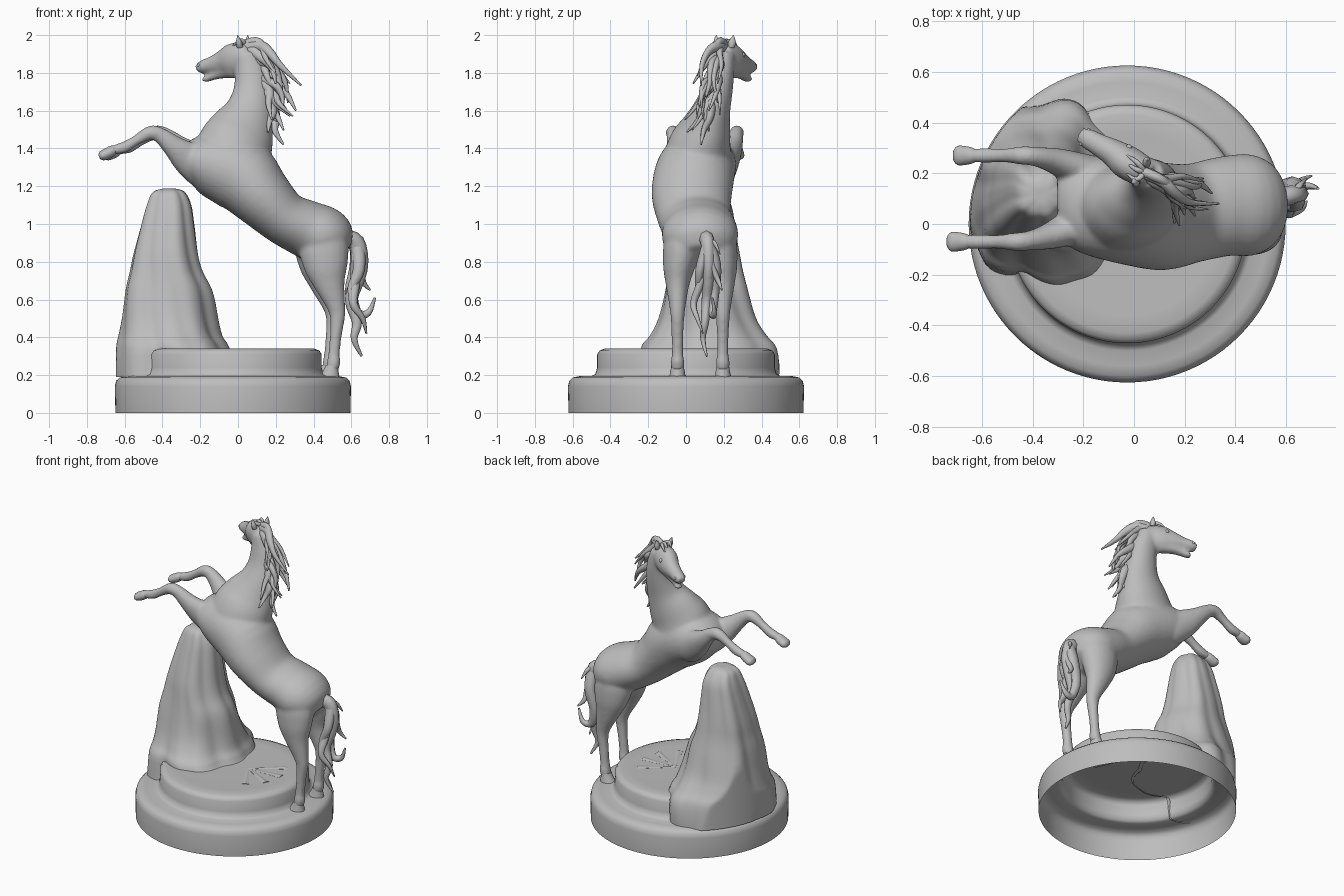
import bpy, bmesh, math, random
from mathutils import Vector

if "Cube" in bpy.data.objects:
    bpy.data.objects.remove(bpy.data.objects["Cube"])
random.seed(4)

stone = bpy.data.materials.new("grey_stone")
stone.use_nodes = True
stone.diffuse_color = (.51, .51, .51, 1)
stone.node_tree.nodes["Principled BSDF"].inputs["Base Color"].default_value = stone.diffuse_color


def finish(bm, name, angle=50):
    """Turn a bmesh into a smooth shaded object."""
    bmesh.ops.recalc_face_normals(bm, faces=bm.faces)
    mesh = bpy.data.meshes.new(name)
    bm.to_mesh(mesh)
    bm.free()
    mesh.materials.append(stone)
    obj = bpy.data.objects.new(name, mesh)
    bpy.context.collection.objects.link(obj)
    bpy.ops.object.select_all(action='DESELECT')
    obj.select_set(True)
    bpy.context.view_layer.objects.active = obj
    bpy.ops.object.shade_smooth_by_angle(angle=math.radians(angle))
    return obj


def skin(bm, rings, cap_start=True, cap_end=True):
    """Bridge successive closed rings of points with quads."""
    loops = [[bm.verts.new(point) for point in ring] for ring in rings]
    count = len(loops[0])
    for low, high in zip(loops, loops[1:]):
        for i in range(count):
            j = (i + 1) % count
            bm.faces.new((low[i], low[j], high[j], high[i]))
    if cap_start:
        bm.faces.new(loops[0])
    if cap_end:
        bm.faces.new(loops[-1])


def spline(stations, steps):
    """Catmull-Rom interpolation of number tuples."""
    padded = [stations[0]] + list(stations) + [stations[-1]]
    result = []
    for a, b, c, d in zip(padded, padded[1:], padded[2:], padded[3:]):
        for step in range(steps):
            t = step / steps
            result.append([q + t * ((r - p) / 2 + t * (p - 2.5 * q + 2 * r - s / 2
                           + t * (1.5 * (q - r) + (s - p) / 2)))
                           for p, q, r, s in zip(a, b, c, d)])
    return result + [list(stations[-1])]


def tube(bm, stations, sides=20, steps=4):
    """Oval limb; a station is x, y, z, height radius, side radius."""
    path = spline(stations, steps)
    centres = [Vector(p[:3]) for p in path]
    rings = []
    for k, (centre, p) in enumerate(zip(centres, path)):
        along = centres[min(k + 1, len(path) - 1)] - centres[max(k - 1, 0)]
        along.normalize()
        side = Vector((0, 1, 0))
        side = (side - along * side.dot(along)).normalized()
        up = side.cross(along)
        angles = [math.tau * i / sides for i in range(sides)]
        rings.append([centre + up * max(p[3], .002) * math.cos(a)
                      + side * max(p[4], .002) * math.sin(a) for a in angles])
    skin(bm, rings)


def strand(bm, points, radius):
    """Lock of hair tapering to a point."""
    last = len(points) - 1
    sizes = [radius * (1 - .85 * (k / last) ** 2) for k in range(last + 1)]
    tube(bm, [(*p, s, s * .8) for p, s in zip(points, sizes)], sides=8)


# Two stepped round plinth, open underneath
profile = [(.622, 0), (.625, .14), (.618, .17), (.6, .187), (.56, .195), (.5, .195), (.48, .205),
           (.47, .24), (.47, .31), (.458, .33), (.43, .34), (.36, .337), (.01, .334)]
bm = bmesh.new()
turns = [math.tau * i / 96 for i in range(96)]
skin(bm, [[(r * math.cos(a) - .027, r * math.sin(a), z) for a in turns] for r, z in profile], False)
finish(bm, "plinth", 60)

# Fan of shallow ridges on the plinth top
bm = bmesh.new()
for k in range(4):
    a = math.radians(-60 + 32 * k)
    tip = Vector((.06, .03, .333))
    end = tip + Vector((math.cos(a), math.sin(a), 0)) * .24
    tube(bm, [(*tip, .004, .004), (*end, .009, .028)], sides=6, steps=1)
finish(bm, "plinth_ridges", 20)

# Fluted rock with a spreading foot resting on both steps: z, x range, y range
levels = [(.19, -.655, -.02, -.23, .475), (.34, -.65, -.05, -.23, .465), (.41, -.64, -.09, -.18, .42),
          (.5, -.625, -.115, -.14, .37), (.65, -.6, -.145, -.11, .325), (.75, -.575, -.19, -.09, .3),
          (.85, -.555, -.215, -.07, .285), (1, -.515, -.235, -.03, .26), (1.1, -.485, -.25, 0, .24),
          (1.165, -.455, -.28, .03, .2), (1.185, -.41, -.32, .07, .16), (1.187, -.37, -.36, .11, .12)]
bm = bmesh.new()
rings = []
for z, left, right, front, back in spline(levels, 4):
    ring = []
    for a in turns:
        c, s = math.cos(a), math.sin(a)
        fold = 1.01 + .04 * math.sin(5 * a + 1 + z) - .05 * abs(math.sin(4.5 * a + 2 * z)) ** 3
        fold += .025 * math.sin(14 * z + 3 * a) * (1.2 - z)
        square = (abs(c) ** 2.4 + abs(s) ** 2.4) ** (-1 / 2.4)
        x = (left + right) / 2 + (right - left) / 2 * c * square * fold
        y = (front + back) / 2 + (back - front) / 2 * s * square * fold
        reach = math.hypot(x + .027, y)
        keep = min(1, .62 / reach)
        ground = .329 if reach < .465 else .19
        ring.append(((x + .027) * keep - .027, y * keep, max(z, ground)))
    rings.append(ring)
skin(bm, rings, False)
finish(bm, "rock", 60)

# Horse body: overlapping limbs fused into one skin
bm = bmesh.new()
torso = [(-.3, .08, 1.335, .06, .1), (-.25, .08, 1.335, .115, .165), (-.15, .07, 1.32, .17, .198),
         (.01, .045, 1.26, .197, .212), (.12, .03, 1.15, .168, .212), (.24, .045, 1.035, .143, .195),
         (.36, .07, .975, .152, .197), (.46, .075, .93, .157, .2), (.52, .078, .87, .12, .16),
         (.55, .08, .84, .07, .1)]
neck = [(-.09, .055, 1.17, .13, .14), (-.05, .06, 1.3, .2, .185), (-.015, .075, 1.41, .2, .17),
        (.022, .105, 1.5, .175, .136), (.06, .135, 1.6, .13, .102), (.075, .165, 1.7, .102, .082),
        (.07, .185, 1.8, .088, .071), (.045, .2, 1.9, .071, .061)]
head = [(.07, .19, 1.91, .045, .045), (.03, .21, 1.89, .076, .061), (-.03, .245, 1.867, .089, .067),
        (-.08, .28, 1.855, .068, .055), (-.14, .313, 1.843, .044, .045),
        (-.185, .338, 1.833, .036, .041), (-.214, .354, 1.823, .024, .03)]
jaw = [(-.02, .24, 1.82, .05, .05), (-.08, .28, 1.803, .034, .038), (-.13, .305, 1.784, .022, .03),
       (-.165, .325, 1.768, .018, .027), (-.187, .337, 1.764, .014, .021)]
for part in (torso, neck, head, jaw):
    tube(bm, part, sides=32)

# Fore and hind limbs as x, sideways offset, z and radii, mirrored about the spine
fore = [(-.08, .05, 1.25, .06, .05), (-.16, .075, 1.285, .11, .085), (-.26, .12, 1.345, .092, .066),
        (-.34, .15, 1.41, .061, .051), (-.41, .165, 1.468, .043, .039), (-.465, .17, 1.483, .038, .037),
        (-.54, .17, 1.442, .028, .028), (-.6, .17, 1.407, .031, .03), (-.645, .17, 1.395, .027, .029),
        (-.68, .17, 1.38, .02, .023)]
hind = [(.43, .06, 1, .07, .06), (.45, .09, .9, .13, .1), (.465, .112, .78, .118, .086),
        (.485, .12, .68, .083, .063), (.515, .12, .58, .054, .046), (.527, .12, .51, .041, .037),
        (.518, .12, .41, .032, .032), (.508, .12, .31, .031, .031), (.507, .12, .27, .037, .037),
        (.497, .12, .225, .032, .034)]
fore_hoof = [(-.645, .17, 1.396, .02, .022), (-.665, .17, 1.388, .028, .032), (-.69, .17, 1.374, .029, .037),
             (-.72, .17, 1.361, .026, .038), (-.735, .17, 1.355, .012, .022)]
hind_hoof = [(.497, .12, .25, .032, .033), (.493, .12, .22, .041, .038), (.488, .12, .19, .052, .044)]


def mirrored(stations, side, middle, forward=0):
    shift = forward if side > 0 else 0
    return [(x + shift, middle + side * y, z, a, b) for x, y, z, a, b in stations]


for side in (-1, 1):
    tube(bm, mirrored(fore, side, .1, .025))
    tube(bm, mirrored(hind, side, .075, -.022))
horse = finish(bm, "horse_body")
remesh = horse.modifiers.new("fuse", 'REMESH')
remesh.mode = 'VOXEL'
remesh.voxel_size = .0095
remesh.use_smooth_shade = True
blend = horse.modifiers.new("blend", 'SMOOTH')
blend.factor = .5
blend.iterations = 13

for side, label in ((-1, "right"), (1, "left")):
    for stations, kind, middle, forward in ((fore_hoof, "fore", .1, .025), (hind_hoof, "hind", .075, -.022)):
        bm = bmesh.new()
        tube(bm, mirrored(stations, side, middle, forward))
        finish(bm, f"{kind}_hoof_{label}")

# Ears, eyes and nostrils, set across the slanted head
across = Vector((.5, .86, 0))
for side, label in ((-1, "near"), (1, "far")):
    bm = bmesh.new()
    root = Vector((.03, .205, 1.935)) + across * side * .04
    tip = root + Vector((-.005, 0, .064)) + across * side * .014
    middle = root.lerp(tip, .45)
    tube(bm, [(*root, .016, .016), (*middle, .015, .021), (*tip, .002, .002)], sides=10)
    finish(bm, f"ear_{label}")
    for name, spot, spread, size in (("eye", (-.045, .258, 1.895), .05, .013),
                                     ("nostril", (-.193, .342, 1.84), .03, .009)):
        bm = bmesh.new()
        bmesh.ops.create_uvsphere(bm, u_segments=12, v_segments=8, radius=size)
        bmesh.ops.translate(bm, verts=bm.verts, vec=Vector(spot) + across * side * spread)
        finish(bm, f"{name}_{label}")

# Windswept mane falling behind the neck
bm = bmesh.new()
crest_top, crest_end = Vector((.04, .205, 1.95)), Vector((.15, .13, 1.64))
locks = 20
for k in range(locks):
    t = k / (locks - 1)
    root = crest_top.lerp(crest_end, t)
    sway = random.uniform(-.09, .05)
    drop = random.uniform(.15, .28) * (1 - .2 * t)
    out = random.uniform(.1, .29) * (1 - .6 * t)
    points = [root + Vector((out * u + .035 * math.sin(6 * u + k) * u,
                             (sway - .06) * u + .03 * math.sin(5 * u + 2 * k) * u,
                             .055 * math.sin(math.pi * u) * (1 - t) - drop * u ** 1.4))
              for u in (0, .25, .5, .75, 1)]
    strand(bm, points, random.uniform(.024, .034))
# Forelock
for sway in (-.03, .01, .04):
    strand(bm, [crest_top, crest_top + Vector((-.03, sway, .02)), crest_top + Vector((-.075, sway + .03, -.015))], .016)
finish(bm, "mane", 80)

# Tail of curling locks
dock = (.56, .1, .92)
bend = (.625, .115, .9)
tail = [([(.65, .12, .78), (.625, .115, .66), (.585, .11, .57)], .05),
        ([(.64, .075, .76), (.6, .065, .66), (.6, .04, .6)], .04),
        ([(.63, .155, .78), (.6, .15, .64), (.63, .14, .53), (.69, .15, .53), (.725, .14, .61)], .043),
        ([(.64, .12, .74), (.6, .11, .6), (.63, .1, .48), (.615, .09, .39), (.655, .11, .3)], .043),
        ([(.655, .13, .8), (.66, .17, .7), (.7, .19, .65)], .032),
        ([(.62, .08, .7), (.61, .04, .58), (.66, .06, .5), (.68, .09, .42)], .032),
        ([(.65, .15, .9), (.68, .18, .84)], .024)]
bm = bmesh.new()
for points, radius in tail:
    strand(bm, [dock, bend] + points, radius)
finish(bm, "tail", 80)
